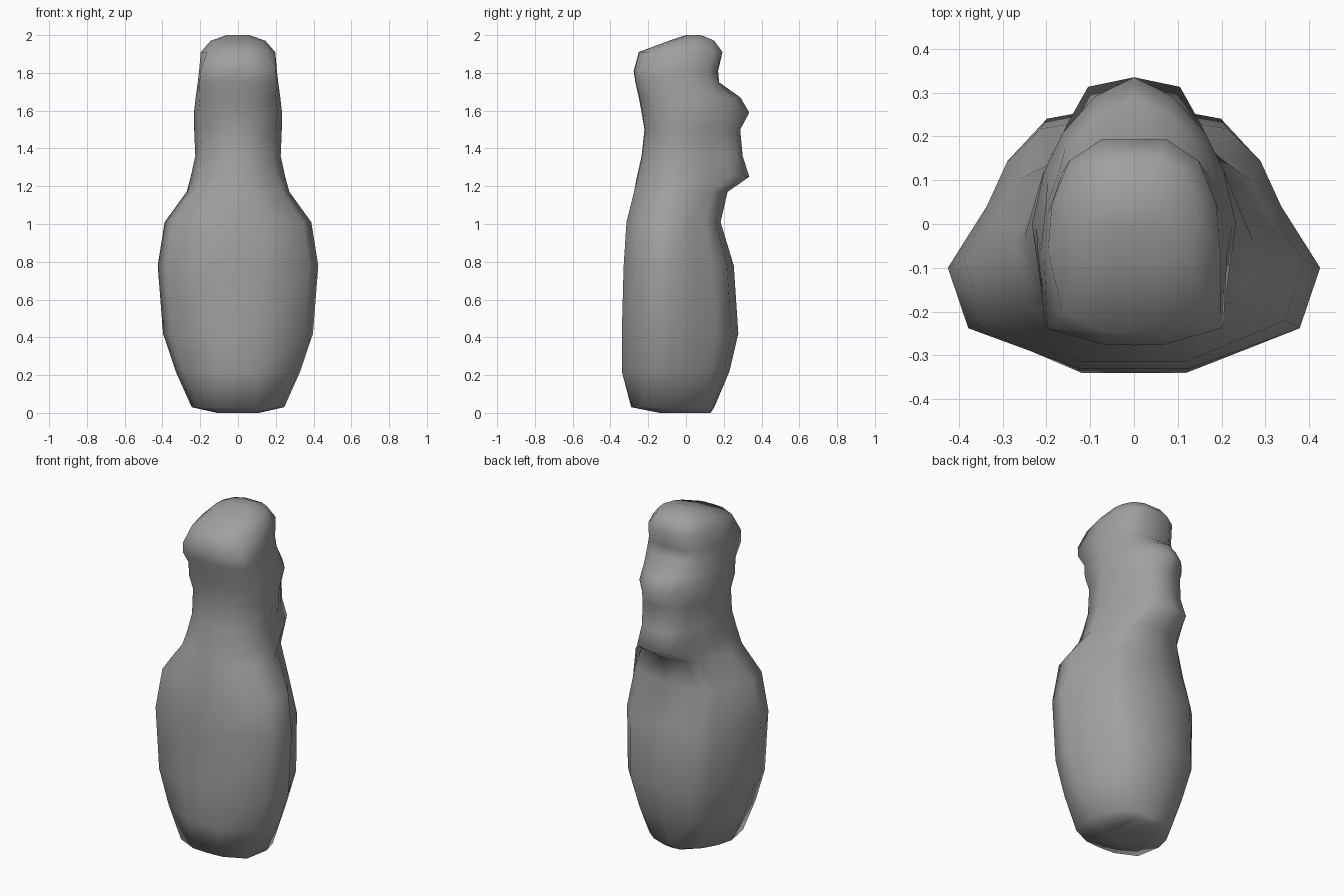
import bpy, bmesh

cube = bpy.data.objects.get("Cube")
if cube:
    bpy.data.objects.remove(cube, do_unlink=True)

# One grey stone colour
stone = bpy.data.materials.new("grey stone")
stone.use_nodes = True
colour = (0.35, 0.35, 0.35, 1)
stone.diffuse_color = colour
stone.node_tree.nodes["Principled BSDF"].inputs["Base Color"].default_value = colour

# Half cross-sections, front to back
BASE = [(0, -1), (.4, -.97), (.89, -.7), (1, 0), (.9, .4), (.72, .75), (.45, .97), (0, 1)]
TORSO = [(0, -1), (.3, -1), (.89, -.6), (1, 0), (.79, .4), (.68, .69), (.5, .9), (0, 1)]
CHIN = [(0, -1), (.3, -.98), (.85, -.65), (1, 0), (.83, .4), (.6, .72), (.42, .94), (0, 1)]
NOSE = [(0, -1), (.35, -.98), (.9, -.7), (1, 0), (.88, .36), (.7, .62), (.38, .87), (0, 1)]
HEAD = [(0, -1), (.35, -.99), (.96, -.83), (1, -.1), (.95, .35), (.8, .75), (.5, .97), (0, 1)]
CROWN = [(0, -1), (.35, -.98), (.83, -.75), (1, -.05), (.95, .4), (.75, .8), (.38, 1), (0, 1)]

# Levels: section, height, half width, front y, widest y, back y
LEVELS = [
    (BASE, 0, .11, -.14, -.02, .13),
    (BASE, .03, .245, -.29, -.08, .15),
    (TORSO, .22, .33, -.34, -.08, .23),
    (TORSO, .42, .397, -.34, -.09, .277),
    (TORSO, .78, .425, -.33, -.1, .253),
    (TORSO, 1.01, .388, -.315, -.08, .183),
    (TORSO, 1.17, .272, -.275, -.04, .22),
    (CHIN, 1.25, .25, -.26, -.03, .335),
    (CHIN, 1.36, .226, -.235, -.02, .3),
    (CHIN, 1.5, .232, -.22, 0, .287),
    (NOSE, 1.59, .233, -.235, 0, .335),
    (NOSE, 1.67, .224, -.25, -.01, .288),
    (HEAD, 1.75, .213, -.268, -.04, .175),
    (HEAD, 1.81, .206, -.277, -.05, .17),
    (CROWN, 1.91, .197, -.25, -.05, .193),
    (CROWN, 1.97, .145, -.09, .01, .15),
    (CROWN, 2, .06, 0, .03, .08),
]


def outline(section, half_width, front, middle, back):
    half = []
    for u, v in section:
        span = back - middle if v > 0 else middle - front
        half.append((u * half_width, middle + v * span))
    return half + [(-x, y) for x, y in reversed(half[1:-1])]


# Bust lofted through the levels
bm = bmesh.new()
rings = [[bm.verts.new((x, y, z)) for x, y in outline(section, *shape)]
         for section, z, *shape in LEVELS]
for low, high in zip(rings, rings[1:]):
    for i in range(len(low)):
        j = (i + 1) % len(low)
        bm.faces.new((low[i], low[j], high[j], high[i]))
bm.faces.new(list(reversed(rings[0])))
bm.faces.new(rings[-1])
bmesh.ops.recalc_face_normals(bm, faces=bm.faces)
for face in bm.faces:
    face.smooth = True

mesh = bpy.data.meshes.new("statue_body")
bm.to_mesh(mesh)
bm.free()
mesh.materials.append(stone)
statue = bpy.data.objects.new("statue_body", mesh)
bpy.context.collection.objects.link(statue)
